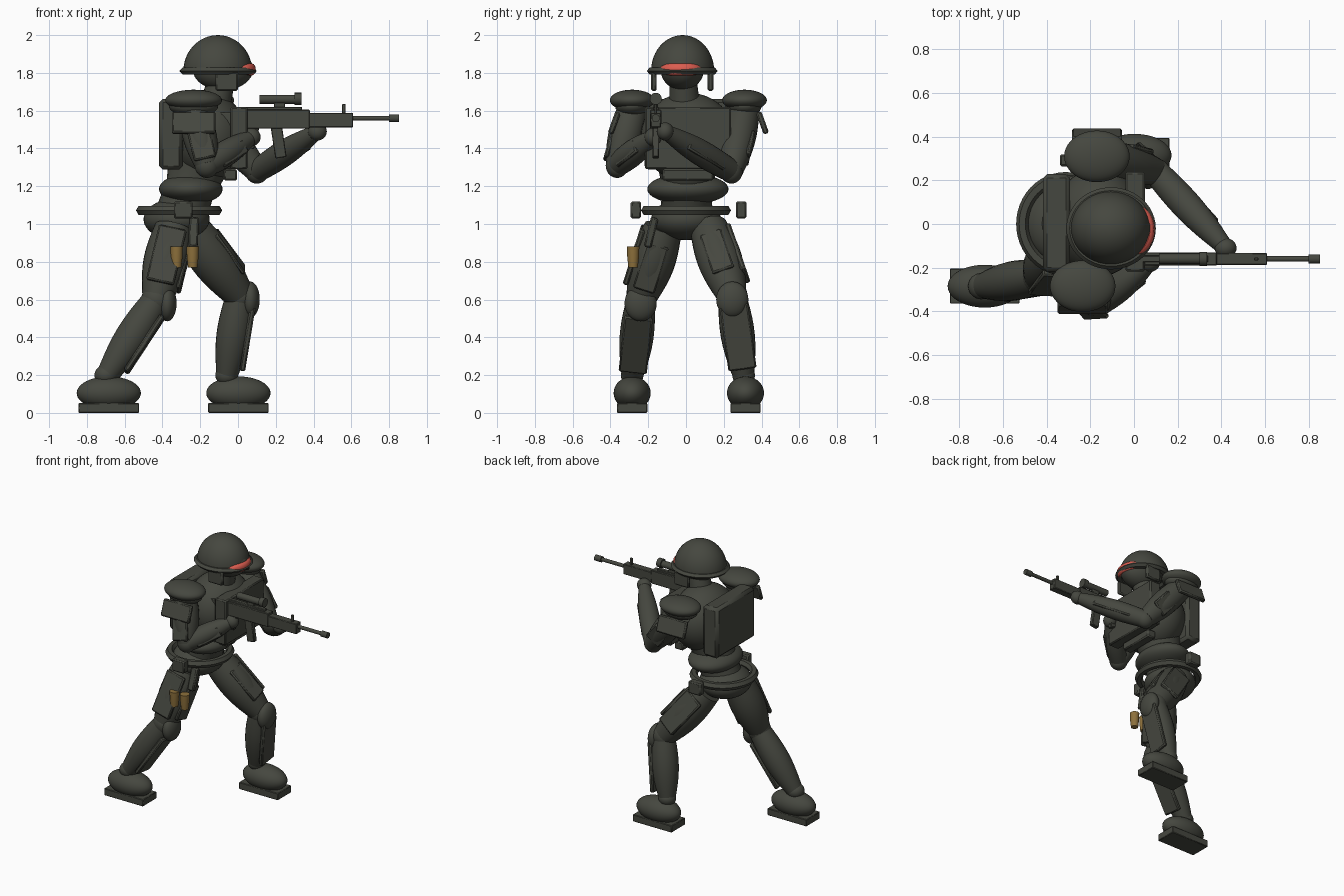
import bpy, bmesh, math
from mathutils import Vector, Matrix

if "Cube" in bpy.data.objects:
    bpy.data.objects.remove(bpy.data.objects["Cube"])


def material(name, rgb):
    m = bpy.data.materials.new(name)
    m.diffuse_color = (*rgb, 1)
    m.use_nodes = True
    m.node_tree.nodes["Principled BSDF"].inputs["Base Color"].default_value = m.diffuse_color
    return m


ARMOUR = material("dark olive grey", (0.060, 0.063, 0.050))
RED = material("visor red", (0.72, 0.11, 0.08))
BRASS = material("brass", (0.27, 0.165, 0.045))


def finish(name, bm, mat, matrix=Matrix()):
    bmesh.ops.recalc_face_normals(bm, faces=bm.faces)
    me = bpy.data.meshes.new(name)
    bm.to_mesh(me)
    bm.free()
    ob = bpy.data.objects.new(name, me)
    ob.matrix_world = matrix
    bpy.context.collection.objects.link(ob)
    me.materials.append(mat)
    bpy.ops.object.select_all(action='DESELECT')
    ob.select_set(True)
    bpy.context.view_layer.objects.active = ob
    bpy.ops.object.shade_smooth_by_angle(angle=math.radians(40))
    return ob


def frame(axis, out):
    """Rotation with local z along axis and local x towards out."""
    z = Vector(axis).normalized()
    x = Vector(out)
    x = (x - z * x.dot(z)).normalized()
    return Matrix((x, z.cross(x), z)).transposed().to_4x4()


def ball(name, centre, radii, dome=False, axis=(0, 0, 1), out=(1, 0, 0)):
    bm = bmesh.new()
    bmesh.ops.create_uvsphere(bm, u_segments=40, v_segments=24, radius=1)
    if dome:
        bmesh.ops.bisect_plane(bm, geom=bm.verts[:] + bm.edges[:] + bm.faces[:],
                               plane_co=(0, 0, 0), plane_no=(0, 0, -1), clear_outer=True)
        bmesh.ops.holes_fill(bm, edges=[e for e in bm.edges if e.is_boundary])
    bmesh.ops.scale(bm, vec=radii, verts=bm.verts)
    return finish(name, bm, ARMOUR, Matrix.Translation(centre) @ frame(axis, out))


def box(name, centre, size, axis=(0, 0, 1), out=(1, 0, 0), bevel=0.008):
    bm = bmesh.new()
    bmesh.ops.create_cube(bm, size=1)
    bmesh.ops.scale(bm, vec=size, verts=bm.verts)
    bmesh.ops.bevel(bm, geom=bm.edges[:], offset=bevel, segments=1, affect='EDGES')
    return finish(name, bm, ARMOUR, Matrix.Translation(centre) @ frame(axis, out))


def loft(name, rings, mat=ARMOUR, closed=False):
    bm = bmesh.new()
    vs = [[bm.verts.new(p) for p in r] for r in rings]
    n = len(vs[0])
    pairs = list(zip(vs, vs[1:])) + ([(vs[-1], vs[0])] if closed else [])
    for a, b in pairs:
        for i in range(n):
            bm.faces.new((a[i], a[(i + 1) % n], b[(i + 1) % n], b[i]))
    if not closed:
        bm.faces.new(vs[0])
        bm.faces.new(vs[-1])
    return finish(name, bm, mat)


def limb(name, a, b, profile, mat=ARMOUR, n=24):
    """Round part from a to b; profile is (fraction along, radius)."""
    a, b = Vector(a), Vector(b)
    rot = frame(b - a, (0.31, 0.9, 0.2)).to_3x3()
    rings = [[a.lerp(b, t) + rot @ Vector((r * math.cos(k * math.tau / n), r * math.sin(k * math.tau / n), 0))
              for k in range(n)] for t, r in profile]
    return loft(name, rings, mat)


def band(name, centre, rx, ry, thick, half_h, start, end, mat=ARMOUR, steps=48, m=8, taper=False):
    """Hoop or arc around a vertical axis."""
    full = abs(end - start) > 6.28
    rings = []
    for i in range(steps if full else steps + 1):
        u = i / steps
        a = start + (end - start) * u
        s = max(0.15, 1 - abs(2 * u - 1) ** 4) if taper else 1
        ring = []
        for k in range(m):
            q = k * math.tau / m
            d = thick * s * math.cos(q)
            ring.append(Vector(centre) + Vector(((rx + d) * math.cos(a), (ry + d) * math.sin(a),
                                                 half_h * s * math.sin(q))))
        rings.append(ring)
    return loft(name, rings, mat, full)


def muscle(r0, r1, r2):
    """Smooth bulging limb profile."""
    out = []
    for i in range(11):
        t = i / 10
        base = r0 + (r2 - r0) * t
        out.append((t, base + (r1 - (r0 + r2) / 2) * math.sin(math.pi * t)))
    return out


# head and helmet
ball("helmet_dome", (-0.107, -0.018, 1.81), (0.182, 0.167, 0.19), dome=True)
band("helmet_brim", (-0.105, -0.02, 1.81), 0.175, 0.158, 0.03, 0.02, 0, math.tau, m=6)
ball("face", (-0.08, -0.02, 1.82), (0.16, 0.115, 0.112))
band("visor", (-0.09, -0.026, 1.818), 0.163, 0.145, 0.021, 0.032, -0.95, 0.95, RED, m=12, taper=True)
for s, side in ((-1, "right"), (1, "left")):
    box(side + "_ear_guard", (-0.06, -0.02 + s * 0.15, 1.755), (0.12, 0.03, 0.1))
limb("neck", (-0.13, -0.005, 1.58), (-0.09, -0.015, 1.76), [(0, 0.085), (1, 0.072)])

# torso
ball("chest", (-0.16, 0.01, 1.46), (0.21, 0.25, 0.235))
box("chest_plate", (0.005, 0.01, 1.455), (0.09, 0.455, 0.33))
box("belly_plate", (-0.04, 0.01, 1.26), (0.07, 0.27, 0.06))
ball("abdomen", (-0.25, 0.01, 1.185), (0.168, 0.215, 0.082))
limb("waist_core", (-0.31, 0, 1.02), (-0.2, 0.01, 1.35), [(0, 0.14), (0.5, 0.13), (1, 0.17)])
ball("pelvis", (-0.325, 0.0, 1.025), (0.175, 0.185, 0.11))
band("belt", (-0.312, 0.0, 1.072), 0.2, 0.21, 0.028, 0.028, 0, math.tau, m=6)
box("backpack", (-0.355, 0.005, 1.475), (0.125, 0.45, 0.375), bevel=0.02)
box("right_belt_pouch", (-0.29, -0.265, 1.075), (0.1, 0.055, 0.09))
box("left_belt_pouch", (-0.29, 0.292, 1.075), (0.1, 0.055, 0.09))
box("hip_strap", (-0.235, -0.185, 0.955), (0.05, 0.04, 0.16), axis=(0.05, 0.25, 1))
for i, x in enumerate((-0.325, -0.24)):
    limb("canister_%d" % (i + 1), (x, -0.28, 0.77), (x, -0.28, 0.88), [(0, 0.025), (0.5, 0.031), (1, 0.033)], BRASS)

# arms: shoulder, elbow, hand
arms = (("right", -1, (-0.235, -0.285, 1.6), (-0.165, -0.365, 1.31), (0.07, -0.175, 1.46)),
        ("left", 1, (-0.17, 0.31, 1.6), (0.1, 0.24, 1.28), (0.42, -0.11, 1.49)))
for side, s, sh, el, ha in arms:
    sh, el, ha = Vector(sh), Vector(el), Vector(ha)
    up = sh + Vector((0, 0, 0.055))
    ball(side + "_pauldron_top", up, (0.15, 0.118, 0.056))
    ball(side + "_pauldron_base", sh + Vector((0, 0, 0.025)), (0.13, 0.09, 0.058))
    box(side + "_pauldron_plate", sh + Vector((0, s * 0.095, -0.065)), (0.23, 0.03, 0.12), axis=(0, -s * 0.36, 1))
    limb(side + "_upper_arm", sh, el, muscle(0.08, 0.09, 0.062))
    ball(side + "_elbow", el, (0.064, 0.06, 0.066))
    fore = ha - el
    limb(side + "_forearm", el, ha, muscle(0.06, 0.068, 0.038))
    box(side + "_arm_plate", sh.lerp(el, 0.62) + Vector((0, s * 0.07, 0)), (0.12, 0.025, 0.16), axis=sh - el)
    box(side + "_forearm_plate", el.lerp(ha, 0.5) + Vector((0.02, s * 0.045, -0.01)), (0.025, 0.08, fore.length * 0.55),
        axis=fore, out=(0.3, s, 0))
    ball(side + "_hand", ha, (0.05, 0.045, 0.048))

# legs: hip, knee, ankle, boot centre
legs = (("right", -1, (-0.34, -0.12, 0.98), (-0.43, -0.24, 0.60), (-0.70, -0.285, 0.19), (-0.684, -0.285)),
        ("left", 1, (-0.26, 0.12, 0.98), (0.01, 0.245, 0.62), (-0.06, 0.305, 0.19), (0.002, 0.315)))
for side, s, hip, kn, an, boot in legs:
    hip, kn, an = Vector(hip), Vector(kn), Vector(an)
    thigh, shin = hip - kn, kn - an
    front = frame(shin, (1, 0, 0)).to_3x3() @ Vector((1, 0, 0))
    fthigh = frame(thigh, (1, 0, 0)).to_3x3() @ Vector((1, 0, 0))
    limb(side + "_thigh", hip, kn, muscle(0.1, 0.118, 0.078))
    ball(side + "_knee", kn, (0.082, 0.08, 0.085))
    ball(side + "_knee_pad", kn + Vector((0.055, 0, -0.02)), (0.05, 0.085, 0.095), axis=(0, 0, 1))
    limb(side + "_shin", kn, an, muscle(0.074, 0.09, 0.055))
    box(side + "_shin_plate", kn.lerp(an, 0.48) + front * 0.075, (0.03, 0.15, 0.35), axis=shin)
    box(side + "_thigh_plate_side", hip.lerp(kn, 0.43) + Vector((0, s * 0.1, 0.02)), (0.15, 0.03, 0.31), axis=thigh)
    box(side + "_thigh_plate_front", hip.lerp(kn, 0.5) + fthigh * 0.1, (0.025, 0.12, 0.26), axis=thigh)
    ball(side + "_ankle", an + Vector((0, 0, 0.01)), (0.06, 0.06, 0.055))
    ball(side + "_boot", (*boot, 0.105), (0.17, 0.098, 0.088))
    box(side + "_sole", (boot[0], boot[1], 0.026), (0.32, 0.16, 0.052), bevel=0.004)

# rifle along +x
GY = -0.16


def gun_box(name, x0, x1, z0, z1, w):
    box(name, ((x0 + x1) / 2, GY, (z0 + z1) / 2), (x1 - x0, w, z1 - z0), bevel=0.004)


def gun_tube(name, x0, x1, z, r):
    limb(name, (x0, GY, z), (x1, GY, z), [(0, r), (1, r)], n=20)


gun_box("receiver", 0.0, 0.38, 1.505, 1.605, 0.06)
gun_box("stock", -0.14, 0.02, 1.49, 1.59, 0.05)
gun_box("handguard", 0.37, 0.61, 1.512, 1.588, 0.055)
gun_box("sight_rail", 0.01, 0.34, 1.6, 1.62, 0.03)
gun_box("scope_mount", 0.19, 0.25, 1.61, 1.65, 0.025)
gun_box("front_sight", 0.55, 0.57, 1.58, 1.636, 0.015)
gun_tube("scope", 0.115, 0.31, 1.66, 0.024)
gun_tube("scope_lens", 0.3, 0.335, 1.663, 0.032)
gun_tube("barrel", 0.6, 0.82, 1.56, 0.013)
gun_tube("muzzle", 0.8, 0.852, 1.56, 0.021)
box("magazine", (0.215, GY, 1.435), (0.06, 0.034, 0.17), axis=(-0.15, 0, 1), bevel=0.004)
box("grip", (0.075, GY, 1.46), (0.05, 0.034, 0.12), axis=(0.25, 0, 1), bevel=0.004)
